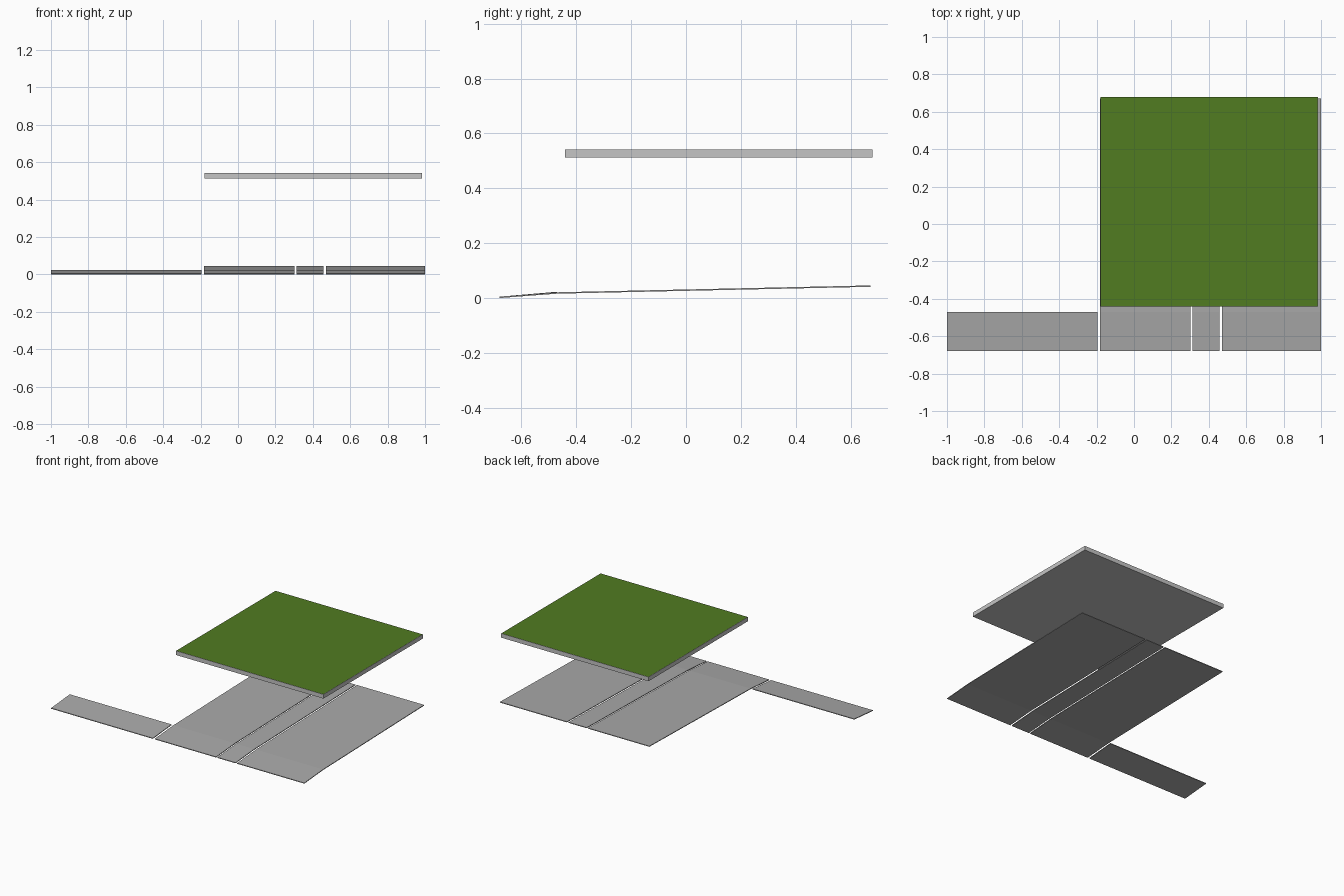
import bpy, bmesh

if "Cube" in bpy.data.objects:
    bpy.data.objects.remove(bpy.data.objects["Cube"])


def material(name, rgb):
    m = bpy.data.materials.new(name)
    m.diffuse_color = (*rgb, 1)
    m.use_nodes = True
    m.node_tree.nodes["Principled BSDF"].inputs["Base Color"].default_value = m.diffuse_color
    return m


CONCRETE = material("paving_grey", (0.40, 0.40, 0.40))
LIGHT = material("slab_light_grey", (0.56, 0.56, 0.56))
GREEN = material("grass_green", (0.083, 0.200, 0.015))


def new_object(name, bm, mats):
    bmesh.ops.recalc_face_normals(bm, faces=bm.faces)
    me = bpy.data.meshes.new(name)
    bm.to_mesh(me)
    bm.free()
    for m in mats:
        me.materials.append(m)
    ob = bpy.data.objects.new(name, me)
    bpy.context.collection.objects.link(ob)
    return ob


def paving(name, x0, x1, top, thick):
    """Sloping sheet: side profile of (y, z) points extruded along x."""
    profile = top + [(y, max(z - thick, 0)) for y, z in reversed(top)]
    bm = bmesh.new()
    face = bm.faces.new([bm.verts.new((x0, y, z)) for y, z in profile])
    ext = bmesh.ops.extrude_face_region(bm, geom=[face])
    moved = [g for g in ext["geom"] if isinstance(g, bmesh.types.BMVert)]
    bmesh.ops.translate(bm, verts=moved, vec=(x1 - x0, 0, 0))
    return new_object(name, bm, [CONCRETE])


# Sloping paving: a short side strip and three long bent panels
T = 0.005
long_top = [(-0.68, T), (-0.47, 0.021), (0.672, 0.046)]
paving("side_strip", -1.0, -0.196, [(-0.68, T), (-0.47, 0.023)], T)
for name, x0, x1 in (("left_panel", -0.181, 0.303),
                     ("middle_panel", 0.314, 0.457),
                     ("right_panel", 0.470, 1.0)):
    paving(name, x0, x1, long_top, T)

# Raised slab with a green top inset in a thin grey rim
X0, X1, Y0, Y1, Z0, Z1 = -0.18, 0.984, -0.442, 0.68, 0.512, 0.542
bm = bmesh.new()
bmesh.ops.create_cube(bm, size=1)
for v in bm.verts:
    v.co.x = X0 if v.co.x < 0 else X1
    v.co.y = Y0 if v.co.y < 0 else Y1
    v.co.z = Z0 if v.co.z < 0 else Z1
bm.normal_update()
top = max(bm.faces, key=lambda f: f.calc_center_median().z)
bmesh.ops.inset_individual(bm, faces=[top], thickness=0.003)
top.material_index = 1
new_object("raised_slab", bm, [LIGHT, GREEN])
